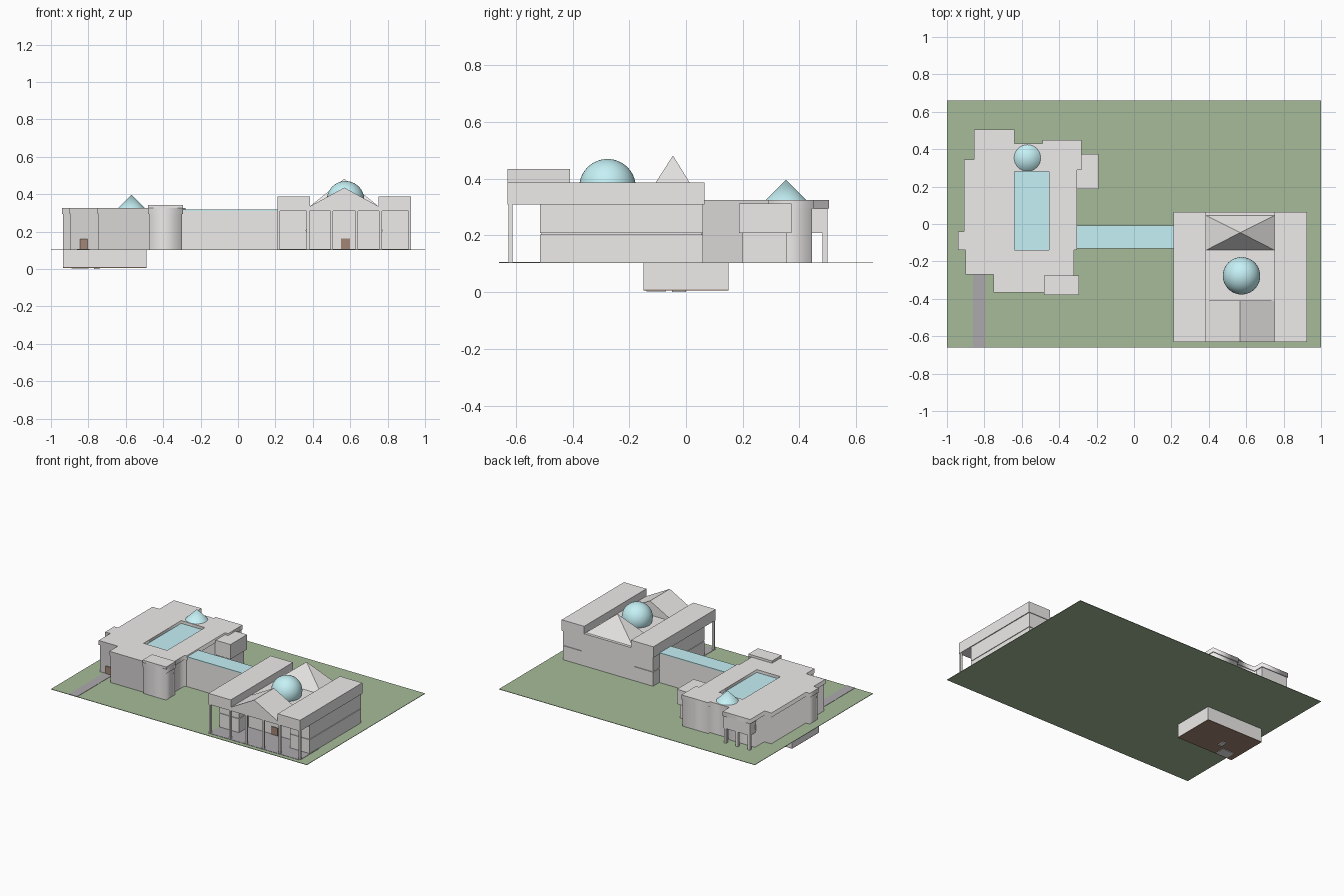
import bpy, bmesh, math

if "Cube" in bpy.data.objects:
    bpy.data.objects.remove(bpy.data.objects["Cube"])

G = 0.105  # ground level


def material(name, rgb):
    m = bpy.data.materials.new(name)
    m.diffuse_color = (*rgb, 1)
    m.use_nodes = True
    m.node_tree.nodes["Principled BSDF"].inputs["Base Color"].default_value = m.diffuse_color
    return m


GRASS = material("grass", (0.38, 0.50, 0.32))
GLASS = material("glass", (0.56, 0.88, 0.92))
PAVING = material("paving", (0.42, 0.40, 0.42))
WOOD = material("wood", (0.36, 0.24, 0.18))
STONE = material("stone", (0.86, 0.84, 0.83))


def mesh_object(name, verts, faces, mat=STONE):
    me = bpy.data.meshes.new(name)
    me.from_pydata(verts, [], faces)
    bm = bmesh.new()
    bm.from_mesh(me)
    bmesh.ops.recalc_face_normals(bm, faces=bm.faces)
    bm.to_mesh(me)
    bm.free()
    ob = bpy.data.objects.new(name, me)
    bpy.context.collection.objects.link(ob)
    me.materials.append(mat)
    return ob


def box(name, x0, x1, y0, y1, z0, z1, mat=STONE):
    v = [(x, y, z) for x in (x0, x1) for y in (y0, y1) for z in (z0, z1)]
    f = [(0, 1, 3, 2), (4, 6, 7, 5), (0, 4, 5, 1), (2, 3, 7, 6), (0, 2, 6, 4), (1, 5, 7, 3)]
    return mesh_object(name, v, f, mat)


def prism(name, loops, z0, z1):
    # extruded outline; any further loops become holes
    cu = bpy.data.curves.new(name, 'CURVE')
    cu.dimensions = '2D'
    cu.fill_mode = 'BOTH'
    cu.extrude = (z1 - z0) / 2
    for pts in loops:
        sp = cu.splines.new('POLY')
        sp.points.add(len(pts) - 1)
        for p, (x, y) in zip(sp.points, pts):
            p.co = (x, y, 0, 1)
        sp.use_cyclic_u = True
    ob = bpy.data.objects.new(name, cu)
    bpy.context.collection.objects.link(ob)
    ob.location.z = (z0 + z1) / 2
    cu.materials.append(STONE)
    bpy.ops.object.select_all(action='DESELECT')
    ob.select_set(True)
    bpy.context.view_layer.objects.active = ob
    bpy.ops.object.convert(target='MESH')
    return ob


def finish(name, mat):
    ob = bpy.context.object
    ob.name = name
    ob.data.materials.append(mat)
    bpy.ops.object.shade_smooth_by_angle(angle=math.radians(40))
    return ob


# site and paving
box("lawn", -1, 1, -0.66, 0.66, G - 0.003, G, GRASS)
box("driveway", -0.86, -0.795, -0.66, -0.26, G, G + 0.002, PAVING)
box("portico_floor", 0.21, 0.925, -0.63, -0.41, G, G + 0.002, PAVING)

# basement
box("basement", -0.935, -0.49, -0.15, 0.15, 0.01, G - 0.003)
box("basement_floor", -0.935, -0.49, -0.15, 0.15, 0.006, 0.01, WOOD)
box("basement_step_front", -0.89, -0.80, -0.14, -0.07, 0.002, 0.006)
box("basement_step_rear", -0.77, -0.74, -0.05, 0, 0, 0.006)


# west building: roof outline from back porch, clockwise
def outline(back, i):
    return [(-0.855 + i, back - i), (-0.64 - i, back - i), (-0.64 - i, 0.43 - i), (-0.49 + i, 0.43 - i),
            (-0.49 + i, 0.45 - i), (-0.28 - i, 0.45 - i), (-0.28 - i, 0.29 + i), (-0.305 - i, 0.29 + i),
            (-0.305 - i, -0.14 + i), (-0.32 - i, -0.14 + i), (-0.32 - i, -0.275), (-0.295 - i, -0.275),
            (-0.295 - i, -0.38 + i), (-0.48 + i, -0.38 + i), (-0.48 + i, -0.365 + i), (-0.75 + i, -0.365 + i),
            (-0.75 + i, -0.27 + i), (-0.90 + i, -0.27 + i), (-0.90 + i, -0.14 + i), (-0.94 + i, -0.14 + i),
            (-0.94 + i, -0.04 - i), (-0.91 + i, -0.04 - i), (-0.91 + i, 0.345 - i), (-0.855 + i, 0.345 - i)]


skylight = [(-0.64, -0.14), (-0.64, 0.28), (-0.455, 0.28), (-0.455, -0.14)]
prism("west_walls", [outline(0.449, 0.005)], G, 0.295)
prism("west_roof", [outline(0.505, 0), skylight], 0.295, 0.326)
box("skylight_glass", -0.64, -0.455, -0.14, 0.28, 0.296, 0.306, GLASS)
box("front_bay_roof", -0.48, -0.295, -0.38, -0.275, 0.32, 0.342)
box("west_door", -0.845, -0.805, -0.27, -0.26, G, 0.16, WOOD)
# back porch room carried on columns
box("back_porch_room", -0.85, -0.645, 0.43, 0.50, 0.208, 0.31)
for x in (-0.84, -0.7475, -0.655):
    box("back_porch_column", x - 0.009, x + 0.009, 0.482, 0.50, G, 0.21)
# small east annex
box("annex_lower", -0.31, -0.20, 0.20, 0.355, G, 0.208)
box("annex_upper", -0.31, -0.19, 0.187, 0.373, 0.208, 0.312)
# glass cone
bpy.ops.mesh.primitive_cone_add(vertices=32, radius1=0.072, radius2=0, depth=0.072, location=(-0.57, 0.353, 0.361))
finish("glass_cone", GLASS)

# linking corridor
box("corridor", -0.32, 0.225, -0.13, -0.01, G, 0.31)
box("corridor_glass_roof", -0.305, 0.21, -0.132, -0.008, 0.31, 0.317, GLASS)

# east building: mirrored side wings about its centre line
C = 0.568
for s in (-1, 1):
    def wing(name, a, b, *r):
        x = sorted((C + s * a, C + s * b))
        box(name, x[0], x[1], *r)
    wing("wing_lower", 0.20, 0.352, -0.515, 0.06, G, 0.204)
    wing("wing_band", 0.205, 0.346, -0.51, 0.055, 0.204, 0.208)
    wing("wing_upper", 0.20, 0.352, -0.515, 0.06, 0.208, 0.31)
    wing("wing_roof", 0.183, 0.358, -0.63, 0.065, 0.31, 0.387)
    for d in (0.066, 0.194, 0.35):
        wing("portico_column", d - 0.007, d + 0.007, -0.627, -0.613, G, 0.31)
box("hall_walls", 0.36, 0.776, -0.41, 0.06, G, 0.31)
box("hall_roof", 0.385, 0.751, -0.63, 0.065, 0.31, 0.335)
box("hall_door", 0.55, 0.60, -0.415, -0.41, G, 0.162, WOOD)

# front gable and rear pyramid
x0, x1 = 0.385, 0.751
mesh_object("front_gable",
            [(x, y, z) for y in (-0.63, -0.41) for x, z in ((x0, 0.335), (x1, 0.335), (C, 0.435))],
            [(0, 1, 2), (3, 5, 4), (0, 3, 4, 1), (1, 4, 5, 2), (2, 5, 3, 0)])
mesh_object("rear_pyramid",
            [(x0, -0.14, 0.335), (x1, -0.14, 0.335), (x1, 0.045, 0.335), (x0, 0.045, 0.335), (C, -0.046, 0.482)],
            [(0, 3, 2, 1), (0, 1, 4), (1, 2, 4), (2, 3, 4), (3, 0, 4)])

# glass dome on its drum
bpy.ops.mesh.primitive_cylinder_add(vertices=40, radius=0.085, depth=0.06, location=(0.575, -0.277, 0.345))
finish("dome_drum", STONE)
bpy.ops.mesh.primitive_uv_sphere_add(segments=40, ring_count=20, radius=0.1, location=(0.575, -0.277, 0.37))
finish("glass_dome", GLASS)
